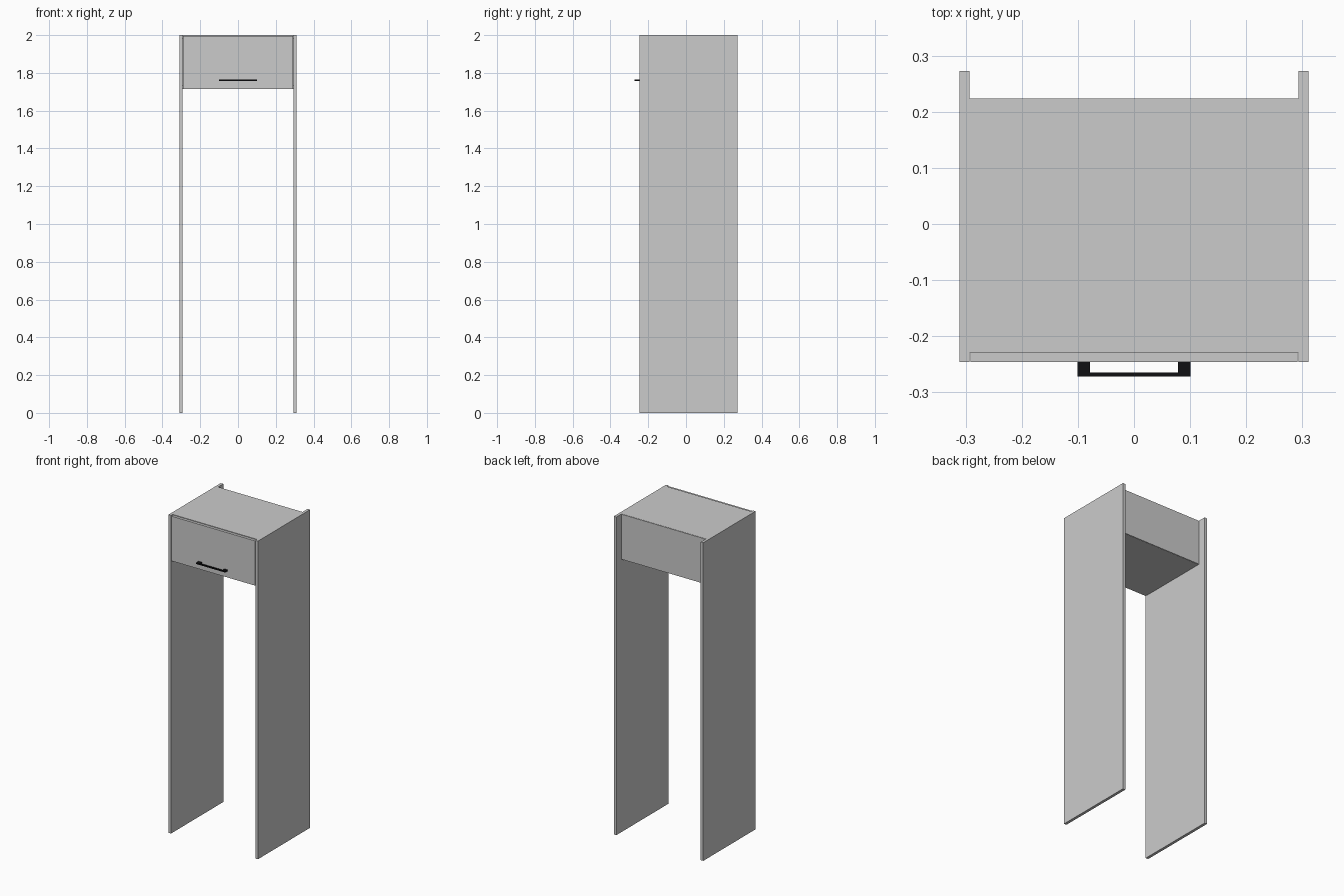
import bpy, bmesh
from mathutils import Vector

if "Cube" in bpy.data.objects:
    bpy.data.objects.remove(bpy.data.objects["Cube"])


def box(name, lo, hi):
    """Axis-aligned panel between two corners."""
    lo, hi = Vector(lo), Vector(hi)
    bm = bmesh.new()
    bmesh.ops.create_cube(bm, size=1)
    for v in bm.verts:
        v.co = (lo + hi) / 2 + v.co * (hi - lo)
    me = bpy.data.meshes.new(name)
    bm.to_mesh(me)
    bm.free()
    ob = bpy.data.objects.new(name, me)
    bpy.context.collection.objects.link(ob)
    return ob


T = 0.018                   # board thickness
IN, OUT = 0.2935, 0.311     # inner and outer faces of the sides
FRONT, BACK = -0.2463, 0.273
LOW, TOP = 1.715, 2.0       # cabinet height range
DOOR_BACK, REAR = -0.2295, 0.22

# Tall side panels
box("left_side_panel", (-OUT, FRONT, 0), (-IN, BACK, TOP))
box("right_side_panel", (IN, FRONT, 0), (OUT, BACK, TOP))

# Overhead compartment
box("top_panel", (-IN, DOOR_BACK, TOP - T), (IN, REAR, TOP))
box("bottom_panel", (-IN, DOOR_BACK, LOW), (IN, REAR, LOW + T))
box("back_panel", (-IN, REAR, LOW + 0.001), (IN, REAR + 0.0035, TOP - 0.001))
box("door", (-0.291, FRONT, LOW), (0.291, DOOR_BACK, TOP - 0.004))

# Black handle: one U-shaped profile, extruded upwards
profile = [(-0.101, FRONT), (-0.101, -0.272), (0.101, -0.272), (0.101, FRONT),
           (0.078, FRONT), (0.078, -0.2645), (-0.078, -0.2645), (-0.078, FRONT)]
bm = bmesh.new()
face = bm.faces.new([bm.verts.new((x, y, 1.756)) for x, y in profile])
ext = bmesh.ops.extrude_face_region(bm, geom=[face])
bmesh.ops.translate(bm, vec=(0, 0, 0.008),
                    verts=[g for g in ext["geom"] if isinstance(g, bmesh.types.BMVert)])
bmesh.ops.recalc_face_normals(bm, faces=bm.faces)
me = bpy.data.meshes.new("handle")
bm.to_mesh(me)
bm.free()
handle = bpy.data.objects.new("handle", me)
bpy.context.collection.objects.link(handle)
black = bpy.data.materials.new("black")
black.diffuse_color = (0.005, 0.005, 0.006, 1)
black.use_nodes = True
black.node_tree.nodes["Principled BSDF"].inputs["Base Color"].default_value = black.diffuse_color
me.materials.append(black)
